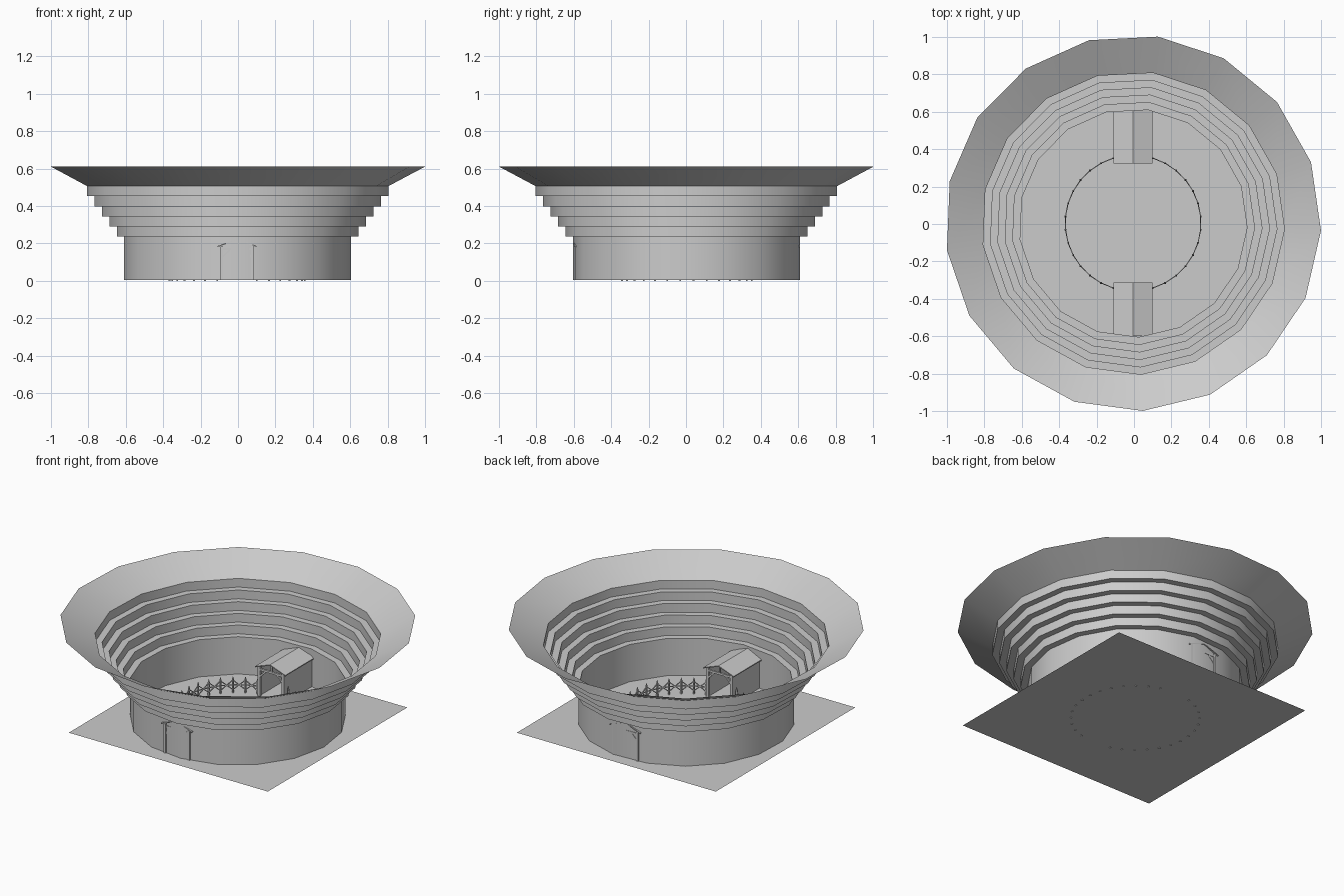
import bpy, bmesh
from math import sin, cos, pi, radians
from mathutils import Vector, Matrix

if "Cube" in bpy.data.objects:
    bpy.data.objects.remove(bpy.data.objects["Cube"])

CX, CY = -0.005, 0.005      # arena centre
GROUND = 0.004


def make(name, bm, smooth=False):
    me = bpy.data.meshes.new(name)
    bmesh.ops.recalc_face_normals(bm, faces=bm.faces)
    bm.to_mesh(me)
    bm.free()
    ob = bpy.data.objects.new(name, me)
    bpy.context.collection.objects.link(ob)
    if smooth:
        bpy.context.view_layer.objects.active = ob
        ob.select_set(True)
        bpy.ops.object.shade_smooth_by_angle(angle=radians(30))
        ob.select_set(False)
    return ob


def beam(bm, a, b, w, d=None, tip=1.0):
    """Square bar from a to b; tip scales the far end."""
    a, b = Vector(a), Vector(b)
    ax = (b - a).normalized()
    ref = Vector((0, 0, 1)) if abs(ax.z) < 0.99 else Vector((0, 1, 0))
    u = ax.cross(ref).normalized() * w / 2
    v = ax.cross(u).normalized() * (d or w) / 2
    s = ((-1, -1), (1, -1), (1, 1), (-1, 1))
    lo = [bm.verts.new(a + u * i + v * j) for i, j in s]
    hi = [bm.verts.new(b + (u * i + v * j) * tip) for i, j in s]
    bm.faces.new(lo[::-1])
    bm.faces.new(hi)
    for k in range(4):
        n = (k + 1) % 4
        bm.faces.new((lo[k], lo[n], hi[n], hi[k]))


# square ground sheet
bm = bmesh.new()
bmesh.ops.create_grid(bm, x_segments=1, y_segments=1, size=0.686,
                      matrix=Matrix.Translation((0, 0, GROUND)))
make("ground_sheet", bm)

# stepped 17-sided bowl: wall, five tiers, flared rim
profile = [(0.61, GROUND), (0.61, 0.236)]
for i in range(5):
    r = 0.65 + 0.04 * i
    profile += [(r, 0.236 + 0.054 * i), (r, 0.236 + 0.054 * (i + 1))]
profile.append((1.0055, 0.61))
N = 17
bm = bmesh.new()
rings = []
for r, z in profile:
    rings.append([bm.verts.new((CX + r * cos(2 * pi * k / N - radians(2.3)),
                                CY + r * sin(2 * pi * k / N - radians(2.3)), z))
                  for k in range(N)])
for lo, hi in zip(rings, rings[1:]):
    for k in range(N):
        n = (k + 1) % N
        bm.faces.new((lo[k], lo[n], hi[n], hi[k]))
make("stepped_bowl", bm, smooth=True)

# ring fence: pointed posts with crossed bars, open at both gatehouses
R, POSTS, H = 0.363, 32, 0.105


def on_ring(k, z):
    a = 2 * pi * (k + 0.5) / POSTS
    return Vector((CX + R * cos(a), CY + R * sin(a), z))


bm = bmesh.new()
bars = bmesh.new()
for k in range(POSTS):
    p, q = on_ring(k, 0), on_ring(k + 1, 0)
    if abs(p.x - CX) > 0.06:
        beam(bm, p, on_ring(k, H - 0.02), 0.009)
        beam(bm, on_ring(k, H - 0.02), on_ring(k, H), 0.009, tip=0.1)
        if abs(q.x - CX) > 0.06:
            beam(bars, on_ring(k, 0.022), on_ring(k + 1, 0.082), 0.005)
            beam(bars, on_ring(k, 0.082), on_ring(k + 1, 0.022), 0.005)
            beam(bars, on_ring(k, 0.052), on_ring(k + 1, 0.052), 0.005)
make("fence_posts", bm)
make("fence_bars", bars)

# two gatehouses, mirrored front to back
Y0, Y1 = 0.3175, 0.605
EAVE, RIDGE = 0.186, 0.224
for side, label in ((-1, "front"), (1, "back")):
    def P(x, y, z):
        return (CX + x, CY + side * y, z)

    # gabled roof slab
    bm = bmesh.new()
    T = 0.006
    outline = [(-0.105, EAVE), (0, RIDGE), (0.105, EAVE),
               (0.105, EAVE - T), (0, RIDGE - T), (-0.105, EAVE - T)]
    a = [bm.verts.new(P(x, Y0, z)) for x, z in outline]
    b = [bm.verts.new(P(x, Y1, z)) for x, z in outline]
    for k in range(6):
        n = (k + 1) % 6
        bm.faces.new((a[k], a[n], b[n], b[k]))
    for e in (a, b):
        bm.faces.new((e[0], e[1], e[4], e[5]))
        bm.faces.new((e[1], e[2], e[3], e[4]))
    make(label + "_gate_roof", bm)

    # side walls
    bm = bmesh.new()
    for x in (-0.086, 0.086):
        beam(bm, P(x, Y0 + 0.02, 0.093), P(x, Y1 - 0.012, 0.093), 0.008, 0.178)
    make(label + "_gate_walls", bm)

    # corner posts, cross beams and braces at both ends
    bm = bmesh.new()
    for y in (Y0 + 0.015, Y1 - 0.01):
        for x in (-1, 1):
            beam(bm, P(x * 0.083, y, GROUND), P(x * 0.083, y, EAVE), 0.016)
            beam(bm, P(x * 0.08, y, 0.125), P(x * 0.04, y, 0.165), 0.01)
        beam(bm, P(-0.09, y, 0.17), P(0.09, y, 0.17), 0.012)
        beam(bm, P(0, y, 0.17), P(0, y, RIDGE - T), 0.01)
    make(label + "_gate_frame", bm)
